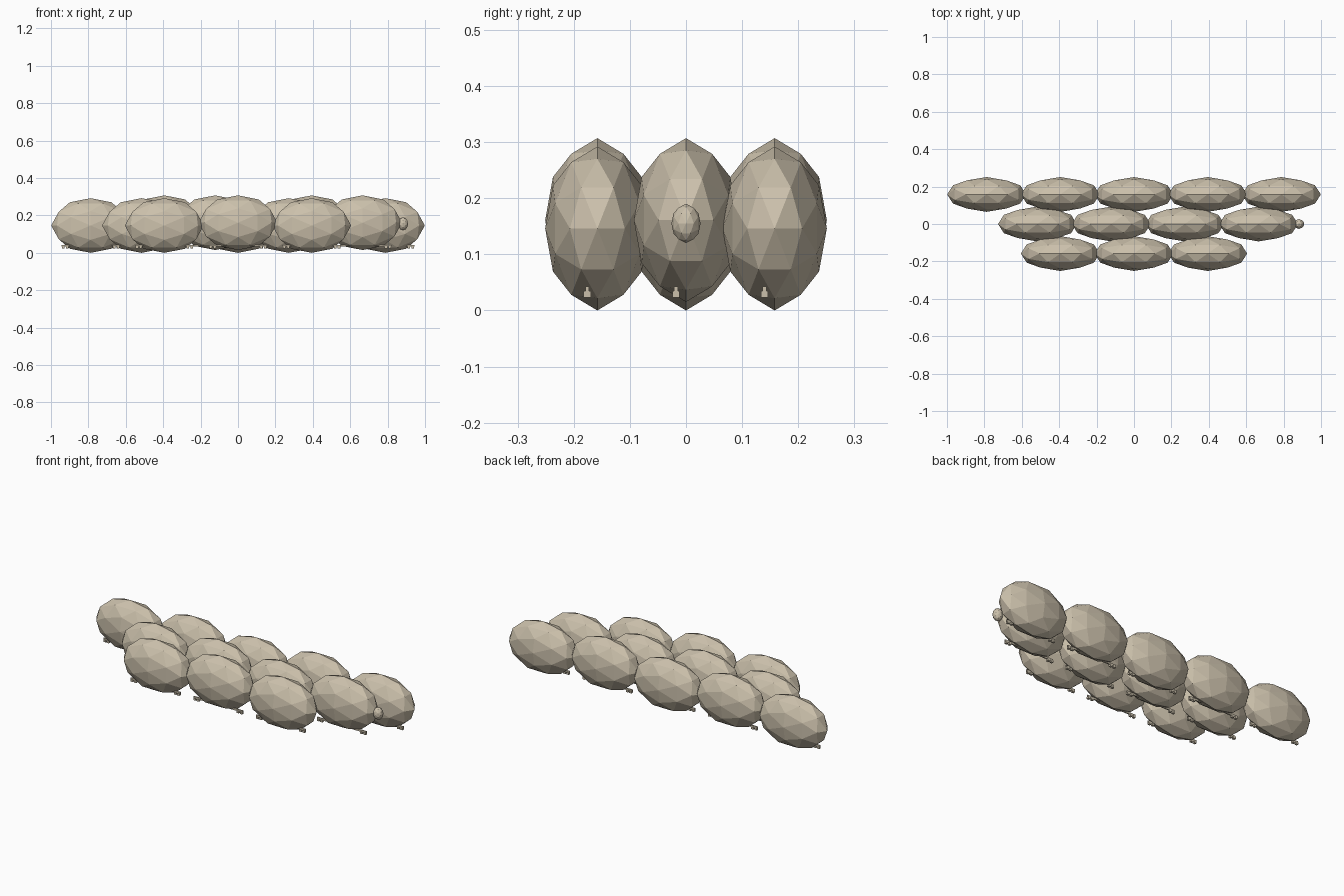
import bpy, bmesh
from mathutils import Vector

if "Cube" in bpy.data.objects:
    bpy.data.objects.remove(bpy.data.objects["Cube"])

mat = bpy.data.materials.new("warm beige")
mat.diffuse_color = (0.60, 0.53, 0.41, 1)
mat.use_nodes = True
mat.node_tree.nodes["Principled BSDF"].inputs["Base Color"].default_value = mat.diffuse_color


def finish(bm, name):
    me = bpy.data.meshes.new(name)
    bm.to_mesh(me)
    bm.free()
    me.materials.append(mat)
    ob = bpy.data.objects.new(name, me)
    bpy.context.collection.objects.link(ob)
    return ob


# faceted ball with a corner on each axis (icosahedron split once)
def ball(name, centre, radii):
    t = (1 + 5 ** 0.5) / 2
    base = []
    for a in (-1, 1):
        for b in (-t, t):
            base += [Vector((a, 0, b)), Vector((0, b, a)), Vector((b, a, 0))]
    pts = list(base)
    for i, p in enumerate(base):
        for q in base[i + 1:]:
            if (p - q).length < 2.1:
                pts.append((p + q) / 2)
    bm = bmesh.new()
    for p in pts:
        n = p.normalized()
        bm.verts.new([n[k] * radii[k] + centre[k] for k in range(3)])
    bmesh.ops.convex_hull(bm, input=bm.verts)
    bmesh.ops.recalc_face_normals(bm, faces=bm.faces)
    return finish(bm, name)


def add_box(bm, lo, hi):
    vs = bmesh.ops.create_cube(bm, size=1)["verts"]
    for v in vs:
        for k in range(3):
            v.co[k] = lo[k] if v.co[k] < 0 else hi[k]


# small rail under each body, poking out at both ends
def rail(name, x, y):
    bm = bmesh.new()
    y -= 0.018
    add_box(bm, (x - .155, y - .0035, .033), (x + .155, y + .0035, .043))
    for s in (-1, 1):
        for d in (.146, .125):
            add_box(bm, (x + s * d - .007, y - .0065, .023), (x + s * d + .007, y + .0065, .035))
    finish(bm, name)


# three staggered rows of bodies, alternating slightly in height
for row, (y, n, mid) in enumerate([(.158, 5, 0), (0, 4, .075), (-.158, 3, 0)]):
    for i in range(n):
        x = mid + (i - (n - 1) / 2) * .394
        z = .146 if i % 2 == 0 else .161
        ball(f"body_{row}_{i}", (x, y, z), (.211, .093, .146))
        rail(f"rail_{row}_{i}", x, y)

# small knob on the end of the middle row
ball("end_knob", (.882, 0, .155), (.028, .026, .035))
